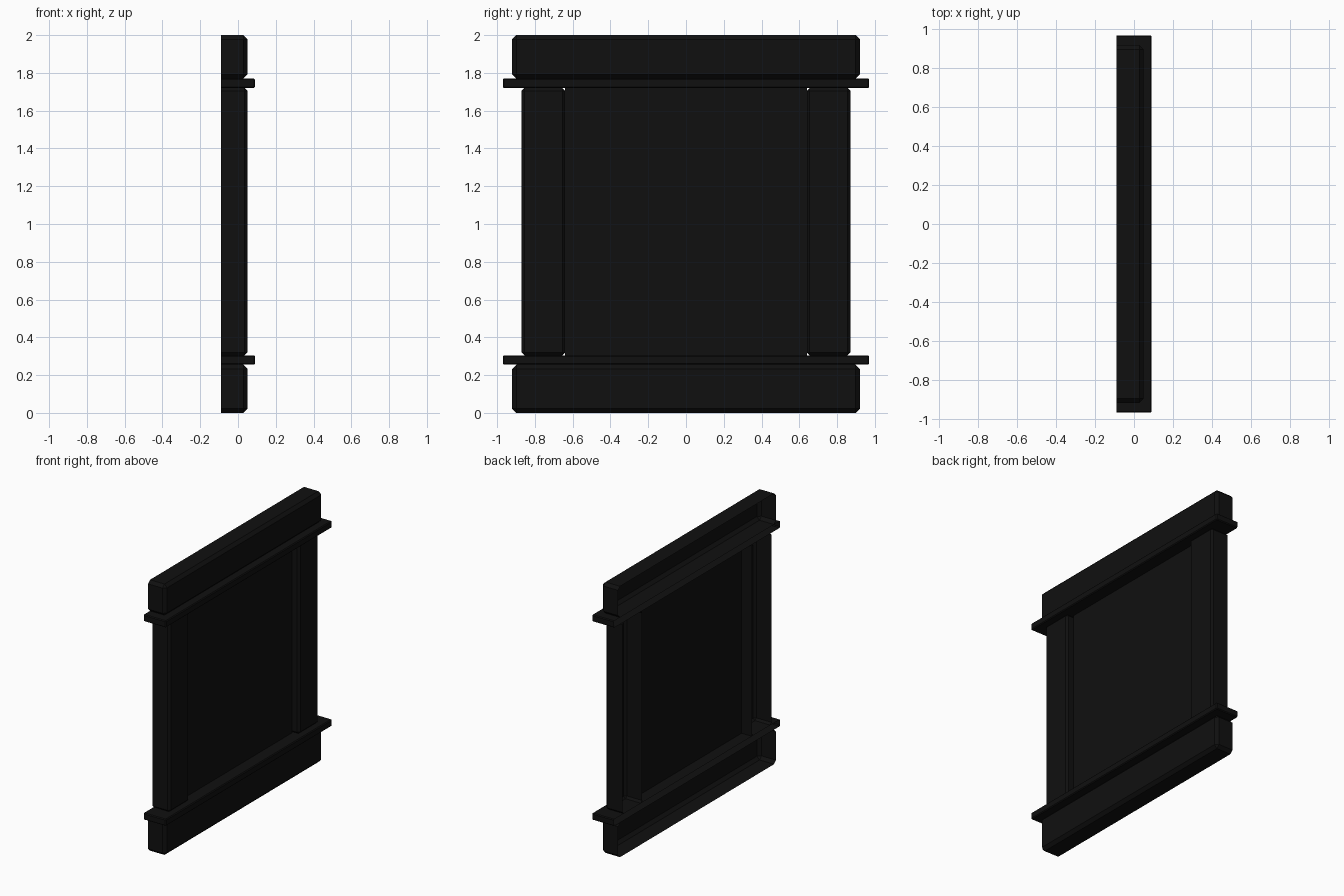
import bpy
import bmesh
from mathutils import Vector

cube = bpy.data.objects.get("Cube")
if cube:
    bpy.data.objects.remove(cube, do_unlink=True)

# Single near-black finish
black = bpy.data.materials.new("soft_black")
black.use_nodes = True
colour = (0.005, 0.005, 0.005, 1)
black.diffuse_color = colour
black.node_tree.nodes["Principled BSDF"].inputs["Base Color"].default_value = colour

BACK = -0.09


def shell(name, front, y_range, z_range, chamfer=0.0):
    """Box with an open back on -x and chamfered outer edges."""
    low = Vector((BACK, y_range[0], z_range[0]))
    high = Vector((front, y_range[1], z_range[1]))
    bm = bmesh.new()
    bmesh.ops.create_cube(bm, size=1)
    for v in bm.verts:
        v.co = (low + high) / 2 + v.co * (high - low)
    back = [f for f in bm.faces if f.normal.x < -0.5]
    bmesh.ops.delete(bm, geom=back, context="FACES_ONLY")
    if chamfer:
        edges = [e for e in bm.edges if not e.is_boundary]
        bmesh.ops.bevel(bm, geom=edges, offset=chamfer, segments=1,
                        profile=0.5, affect="EDGES")
    mesh = bpy.data.meshes.new(name)
    bm.to_mesh(mesh)
    bm.free()
    mesh.materials.append(black)
    obj = bpy.data.objects.new(name, mesh)
    bpy.context.collection.objects.link(obj)
    return obj


# Wide beams at the foot and head
shell("bottom_beam", 0.05, (-0.92, 0.92), (0, 0.255), 0.022)
shell("top_beam", 0.05, (-0.92, 0.92), (1.77, 2), 0.022)

# Thin projecting ledges
shell("bottom_ledge", 0.09, (-0.97, 0.97), (0.255, 0.305), 0.006)
shell("top_ledge", 0.09, (-0.97, 0.97), (1.72, 1.77), 0.006)

# Side posts
for name, side in (("near_post", -1), ("far_post", 1)):
    shell(name, 0.05, sorted((side * 0.64, side * 0.87)), (0.305, 1.72), 0.015)

# Recessed centre panel
shell("centre_panel", -0.006, (-0.64, 0.64), (0.305, 1.72))
